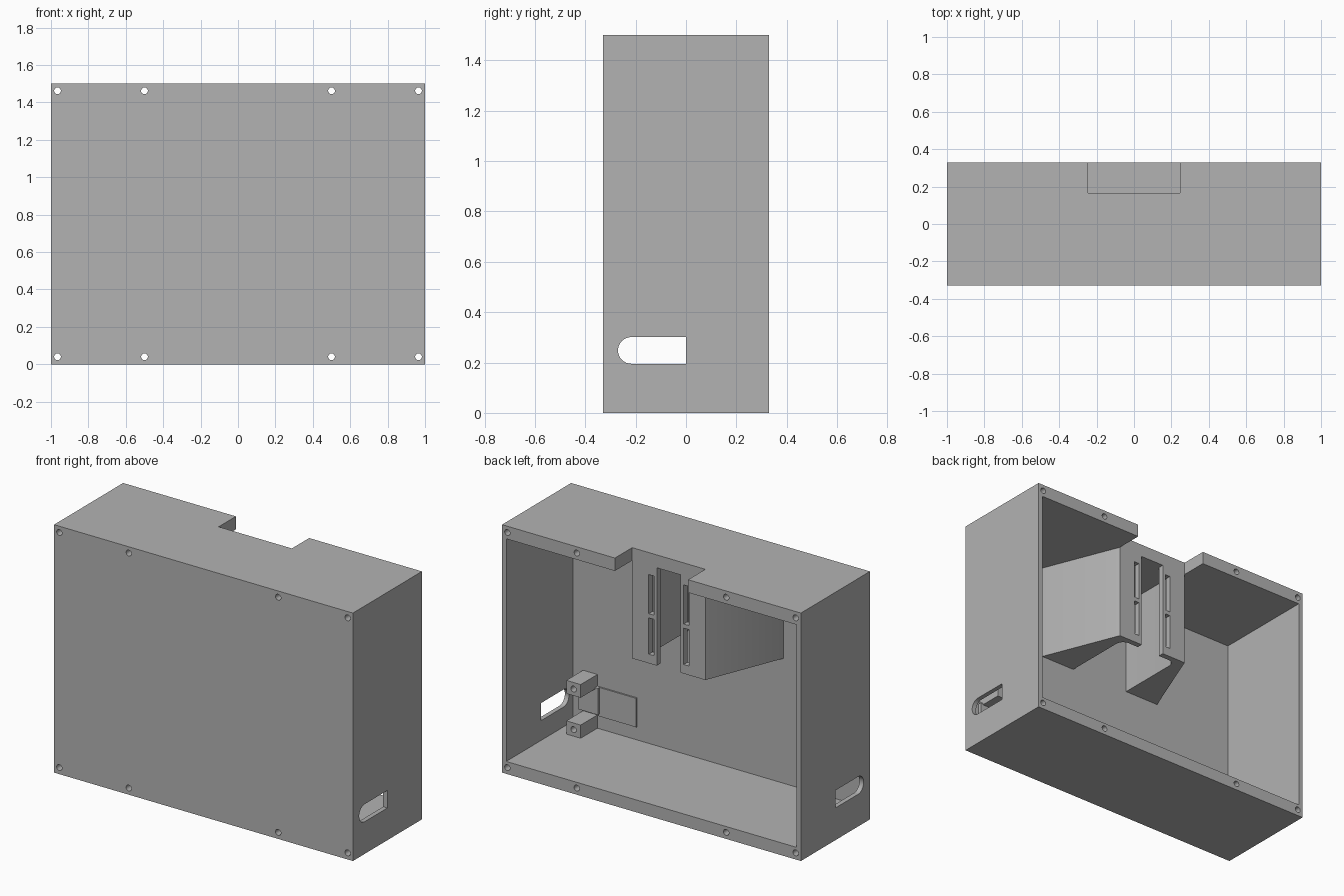
import bpy, bmesh, math

if "Cube" in bpy.data.objects:
    bpy.data.objects.remove(bpy.data.objects["Cube"])

gray = bpy.data.materials.new("plain gray")
gray.diffuse_color = (0.45, 0.45, 0.45, 1)
gray.use_nodes = True
gray.node_tree.nodes["Principled BSDF"].inputs["Base Color"].default_value = gray.diffuse_color


def prism(name, pts, axis, lo, hi):
    """Extrude a 2D outline along an axis; the other two axes stay in x, y, z order."""
    place = {'x': lambda u, v, w: (w, u, v),
             'y': lambda u, v, w: (u, w, v),
             'z': lambda u, v, w: (u, v, w)}[axis]
    bm = bmesh.new()
    a = [bm.verts.new(place(u, v, lo)) for u, v in pts]
    b = [bm.verts.new(place(u, v, hi)) for u, v in pts]
    bm.faces.new(a)
    bm.faces.new(b)
    n = len(pts)
    for i in range(n):
        j = (i + 1) % n
        bm.faces.new((a[i], a[j], b[j], b[i]))
    bmesh.ops.recalc_face_normals(bm, faces=bm.faces)
    me = bpy.data.meshes.new(name)
    bm.to_mesh(me)
    bm.free()
    me.materials.append(gray)
    ob = bpy.data.objects.new(name, me)
    bpy.context.collection.objects.link(ob)
    return ob


def box(name, x0, x1, y0, y1, z0, z1):
    return prism(name, [(x0, y0), (x1, y0), (x1, y1), (x0, y1)], 'z', z0, z1)


def arc(cx, cy, r, a0, a1, n):
    return [(cx + r * math.cos(math.radians(a0 + (a1 - a0) * i / n)),
             cy + r * math.sin(math.radians(a0 + (a1 - a0) * i / n))) for i in range(n + 1)]


def hole(x, z, y0, y1, r=0.018):
    return prism("hole_cutter", arc(x, z, r, 0, 345, 23), 'y', y0, y1)


def cut(ob, cutters):
    bpy.context.view_layer.objects.active = ob
    for c in cutters:
        c.hide_render = True
        m = ob.modifiers.new("cut", 'BOOLEAN')
        m.operation, m.solver, m.object = 'DIFFERENCE', 'EXACT', c
        bpy.ops.object.modifier_apply(modifier=m.name)
        bpy.data.objects.remove(c, do_unlink=True)


# Open-backed case with thick top and bottom rails
case = box("case", -1, 1, -0.33, 0.33, 0, 1.5)
cutters = [box("cavity_cutter", -0.972, 0.972, -0.31, 0.5, 0.075, 1.422),
           box("notch_cutter", -0.245, 0.245, 0.165, 0.5, 1.3, 1.6)]
# Cable openings through both side walls, rounded toward the front
opening = [(0.0, 0.195), (0.0, 0.301)] + arc(-0.217, 0.248, 0.053, 90, 270, 16)
cutters.append(prism("opening_cutter", opening, 'x', -1.2, 1.2))
# Screw holes running front to back
for x in (-0.965, -0.5, 0.5, 0.965):
    for z in (0.04, 1.462):
        cutters.append(hole(x, z, -0.5, 0.5))
cut(case, cutters)

# Two flared bracket halves hanging below the notch, with a gap between
outline = [(0.08, 0.165), (0.245, 0.165), (0.435, -0.31), (0.435, -0.32), (0.2, -0.32)]
outline += arc(0.15, 0.08, 0.05, 0, 90, 8) + [(0.08, 0.13)]
brackets = []
for s, side in ((1, "right"), (-1, "left")):
    b = prism("bracket_" + side, [(s * x, y) for x, y in outline], 'z', 0.83, 1.43)
    x0, x1 = sorted((s * 0.1, s * 0.134))
    cut(b, [box("strap_slot_cutter", x0, x1, 0.1, 0.3, z0, z1)
            for z0, z1 in ((0.885, 1.105), (1.13, 1.367))])
    brackets.append(b)

# Board posts beside the cable opening
posts = []
for z, label in ((0.36, "upper"), (0.115, "lower")):
    p = box("post_" + label, 0.81, 0.906, -0.315, -0.15, z - 0.04, z + 0.04)
    cut(p, [hole(0.858, z, -0.28, 0.0)])
    posts.append(p)

# Low pads on the inner front wall
box("board_stop", 0.79, 0.92, -0.315, -0.285, 0.17, 0.33)
box("board_pad", 0.544, 0.80, -0.315, -0.301, 0.155, 0.33)

# Smooth the round holes, keep edges sharp
bpy.ops.object.select_all(action='DESELECT')
for ob in [case] + brackets + posts:
    ob.select_set(True)
bpy.context.view_layer.objects.active = case
bpy.ops.object.shade_smooth_by_angle(angle=math.radians(30))
